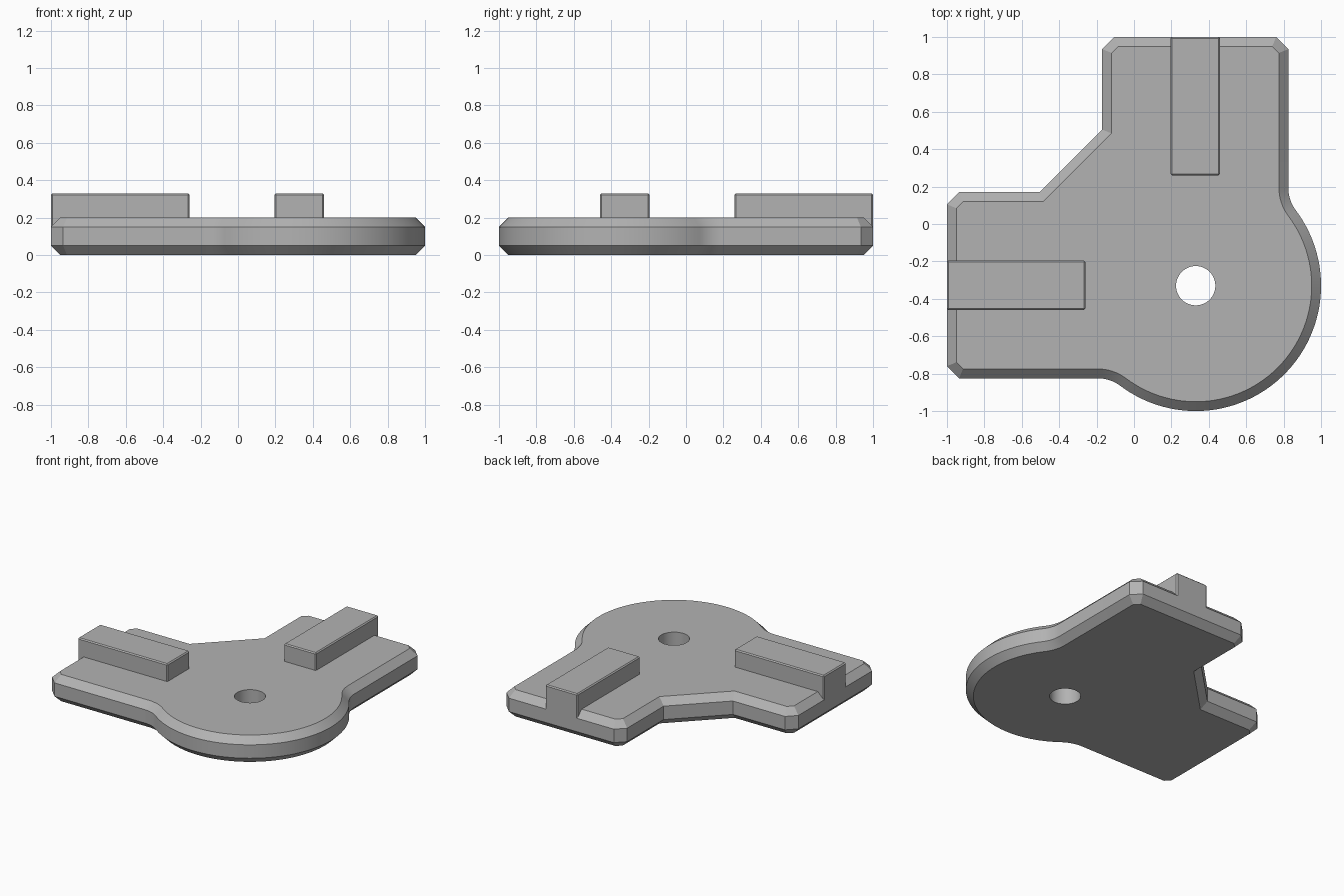
import bpy
import bmesh
from math import sin, cos, pi, atan2, sqrt, radians
from mathutils import Vector

if "Cube" in bpy.data.objects:
    bpy.data.objects.remove(bpy.data.objects["Cube"])

grey = bpy.data.materials.new("plain grey")
grey.use_nodes = True
grey.diffuse_color = (0.45, 0.45, 0.45, 1)
grey.node_tree.nodes["Principled BSDF"].inputs["Base Color"].default_value = (0.45, 0.45, 0.45, 1)

HUB = Vector((0.33, -0.33))
HUB_R, HOLE_R, FILLET_R = 0.67, 0.105, 0.2
SIDE_X, CHAMFER, CUT = 0.825, 0.05, 0.065


def arc(centre, radius, start, end, steps):
    return [centre + radius * Vector((cos(a), sin(a)))
            for a in (start + (end - start) * i / steps for i in range(steps + 1))]


def mirrored(p):
    return Vector((-p.y, -p.x))


def plate_outline():
    # Half the outline: hub arc, blend fillet, then the arm; mirrored for the rest
    dx = SIDE_X + FILLET_R - HUB.x
    dy = sqrt((HUB_R + FILLET_R) ** 2 - dx ** 2)
    angle = atan2(dy, dx)
    half = arc(HUB, HUB_R, -pi / 4, angle, 30)
    half += arc(HUB + Vector((dx, dy)), FILLET_R, pi + angle, pi, 8)[1:]
    half += [Vector(p) for p in ((SIDE_X, 1 - CUT), (SIDE_X - CUT, 1), (-0.17 + CUT, 1),
                                 (-0.17, 1 - CUT), (-0.17, 0.505))]
    return half + [mirrored(p) for p in reversed(half[1:])]


def inset(points, d):
    # Mitred inward offset of a counter-clockwise loop
    result = []
    for i, p in enumerate(points):
        a = (p - points[i - 1]).normalized()
        b = (points[(i + 1) % len(points)] - p).normalized()
        na, nb = Vector((-a.y, a.x)), Vector((-b.y, b.x))
        result.append(p + (na + nb) * d / (1 + na.dot(nb)))
    return result


def add_loops(bm, layers):
    # Stack rings and join neighbours with quads; return first and last ring
    rings = [[bm.verts.new((p.x, p.y, z)) for p in pts] for pts, z in layers]
    for low, high in zip(rings, rings[1:]):
        for i in range(len(low)):
            bm.faces.new((low[i - 1], low[i], high[i], high[i - 1]))
    return rings[0], rings[-1]


def finish(bm, name):
    bmesh.ops.recalc_face_normals(bm, faces=bm.faces)
    mesh = bpy.data.meshes.new(name)
    bm.to_mesh(mesh)
    bm.free()
    mesh.materials.append(grey)
    obj = bpy.data.objects.new(name, mesh)
    bpy.context.collection.objects.link(obj)
    bpy.ops.object.select_all(action='DESELECT')
    obj.select_set(True)
    bpy.context.view_layer.objects.active = obj
    bpy.ops.object.shade_smooth_by_angle(angle=radians(25))
    return obj


# Base plate, chamfered top and bottom, with a round through hole
bm = bmesh.new()
outer = plate_outline()
inner = inset(outer, CHAMFER)
hole = arc(HUB, HOLE_R, 0, 2 * pi, 48)[:-1]
shell = add_loops(bm, [(inner, 0), (outer, 0.05), (outer, 0.15), (inner, 0.2)])
bore = add_loops(bm, [(hole, 0), (hole, 0.2)])
for rings in zip(shell, bore):
    edges = [bm.edges.get((r[i - 1], r[i])) for r in rings for i in range(len(r))]
    bmesh.ops.triangle_fill(bm, use_beauty=True, edges=edges, normal=(0, 0, 1))
finish(bm, "base_plate")


# Raised rails, flush with the arm ends
def rail(name, flip):
    corners = [Vector(p) for p in ((0.195, 0.26), (0.46, 0.26), (0.46, 1), (0.195, 1))]
    if flip:
        corners = [mirrored(p) for p in reversed(corners)]
    bm = bmesh.new()
    bottom, top = add_loops(bm, [(corners, 0.15), (corners, 0.33)])
    bm.faces.new(top)
    bm.faces.new(list(reversed(bottom)))
    soft = [e for e in bm.edges if any(v in top for v in e.verts)]
    bmesh.ops.bevel(bm, geom=soft, offset=0.008, segments=1, affect='EDGES')
    finish(bm, name)


rail("back_rail", False)
rail("right_rail", True)
